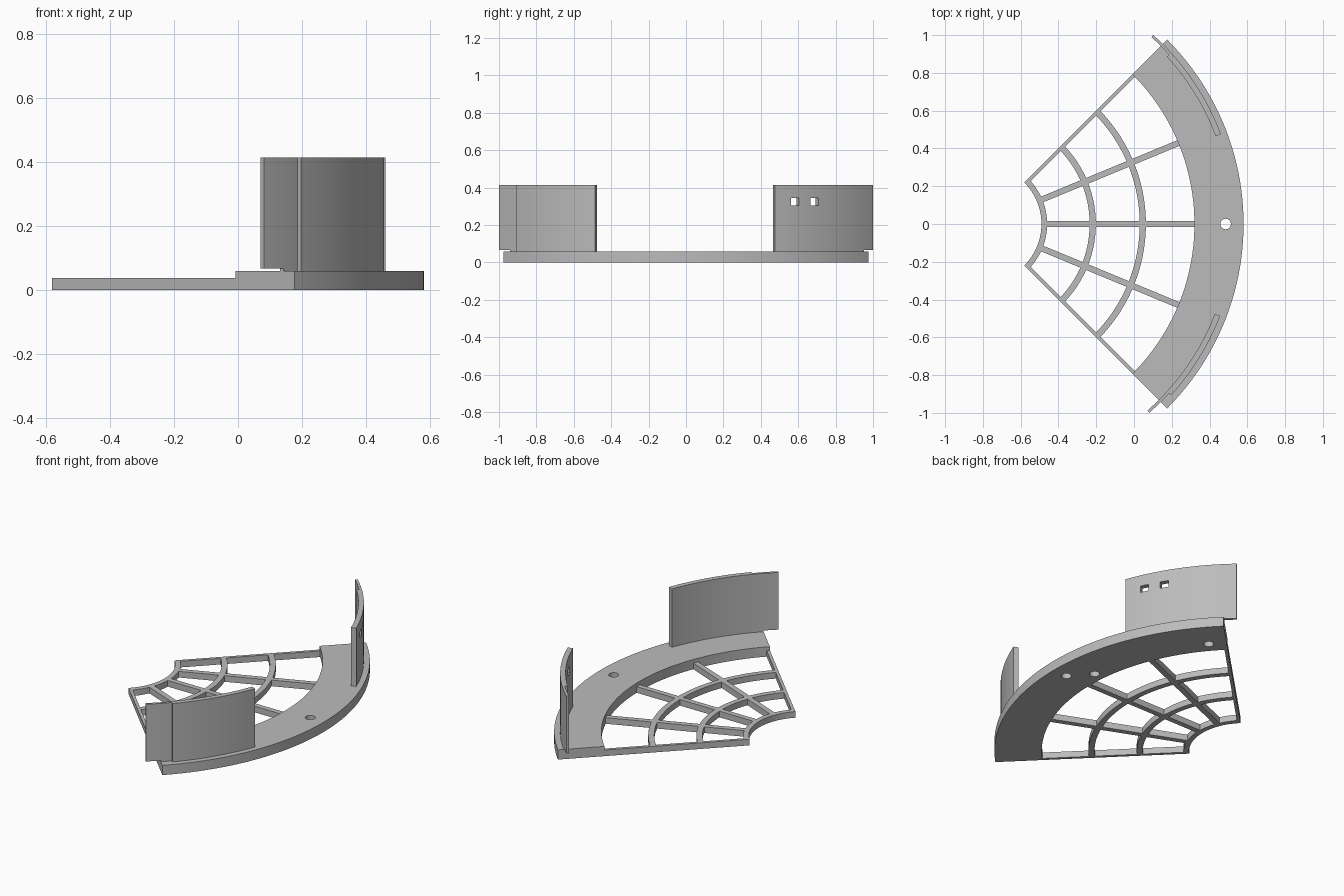
import bpy, bmesh
from math import sin, cos, asin, radians, pi

cube = bpy.data.objects.get("Cube")
if cube:
    bpy.data.objects.remove(cube, do_unlink=True)

CX = -0.80               # common centre of every arc
HALF = radians(45)       # half the opening angle of the sector

grey = bpy.data.materials.new("light grey")
grey.use_nodes = True
COLOUR = (0.5, 0.5, 0.5, 1)
grey.diffuse_color = COLOUR
grey.node_tree.nodes["Principled BSDF"].inputs["Base Color"].default_value = COLOUR


def arc(r, a0, a1, n=48):
    return [(CX + r * cos(a0 + (a1 - a0) * i / n), r * sin(a0 + (a1 - a0) * i / n))
            for i in range(n + 1)]


def sector(r0, r1, a0, a1, n=48):
    return arc(r1, a0, a1, n) + arc(r0, a1, a0, n)


def disc(r, a, radius, n=32):
    x, y = CX + r * cos(a), r * sin(a)
    return [(x + radius * cos(2 * pi * i / n), y + radius * sin(2 * pi * i / n))
            for i in range(n)]


def extrude(name, solids):
    """Make one object from (outline, bottom, top) prisms."""
    bm = bmesh.new()
    for outline, z0, z1 in solids:
        face = bm.faces.new([bm.verts.new((x, y, z0)) for x, y in outline])
        out = bmesh.ops.extrude_face_region(bm, geom=[face])["geom"]
        top = [v for v in out if isinstance(v, bmesh.types.BMVert)]
        bmesh.ops.translate(bm, verts=top, vec=(0, 0, z1 - z0))
    bmesh.ops.recalc_face_normals(bm, faces=bm.faces)
    mesh = bpy.data.meshes.new(name)
    bm.to_mesh(mesh)
    bm.free()
    mesh.materials.append(grey)
    obj = bpy.data.objects.new(name, mesh)
    bpy.context.collection.objects.link(obj)
    return obj


def activate(obj):
    bpy.ops.object.select_all(action='DESELECT')
    obj.select_set(True)
    bpy.context.view_layer.objects.active = obj


def cut(obj, solids):
    cutter = extrude("cutter", solids)
    cutter.hide_render = True
    mod = obj.modifiers.new("cut", 'BOOLEAN')
    mod.operation, mod.solver, mod.object = 'DIFFERENCE', 'EXACT', cutter
    activate(obj)
    bpy.ops.object.modifier_apply(modifier=mod.name)
    bpy.data.objects.remove(cutter, do_unlink=True)


# Web grid: a thin sector plate with open cells between rings and spokes
web = extrude("web_grid", [(sector(0.31, 1.12, -HALF, HALF), 0, 0.037)])
cells = []
for k in range(4):
    left, right = -HALF + k * HALF / 2, -HALF + (k + 1) * HALF / 2
    w0 = 0.018 if k == 0 else 0.016
    w1 = 0.018 if k == 3 else 0.016
    for r0, r1 in ((0.34, 0.565), (0.598, 0.83), (0.863, 1.12)):
        r1 += 0.02 if r1 > 1 else 0
        outline = (arc(r1, left + asin(w0 / r1), right - asin(w1 / r1), 16)
                   + arc(r0, right - asin(w1 / r0), left + asin(w0 / r0), 16))
        cells.append((outline, -0.1, 0.1))
cut(web, cells)

# Outer rim with one through hole and two blind sockets underneath
rim = extrude("outer_rim", [(sector(1.12, 1.38, -HALF, HALF, 64), 0, 0.059)])
cut(rim, [(disc(1.285, 0, 0.028), -0.1, 0.1),
          (disc(1.186, radians(5.6), 0.028), -0.1, 0.04),
          (disc(1.194, radians(40.2), 0.028), -0.1, 0.04)])

# Curved walls with half-thickness lap tabs past the rim ends
IN, MID, OUT = 1.317, 1.332, 1.347
step = radians(42.3)


def wall(name, side, start, end, tab_in, tab_out):
    a0, a1, s = side * radians(start), side * radians(end), side * step
    outline = arc(OUT, a0, s, 28)
    outline += arc(tab_out, s, a1, 8)[tab_out == OUT:]
    outline += arc(tab_in, a1, s, 8)
    outline += arc(IN, s, a0, 28)[tab_in == IN:]
    obj = extrude(name, [(outline, 0.055, 0.413)])
    cut(obj, [(sector(1.2, 1.45, side * HALF, side * radians(55), 4), 0, 0.066)])
    return obj


left_wall = wall("back_wall", 1, 20.7, 47.95, MID, OUT)
right_wall = wall("front_wall", -1, 21.2, 48.6, IN, MID)

# Pair of slots through the back wall
cut(left_wall, [(sector(1.25, 1.4, radians(a), radians(a + 2.1), 1), 0.305, 0.345)
                for a in (24.6, 29.6)])

for obj in (web, rim, left_wall, right_wall):
    activate(obj)
    bpy.ops.object.shade_smooth_by_angle(angle=radians(30))
